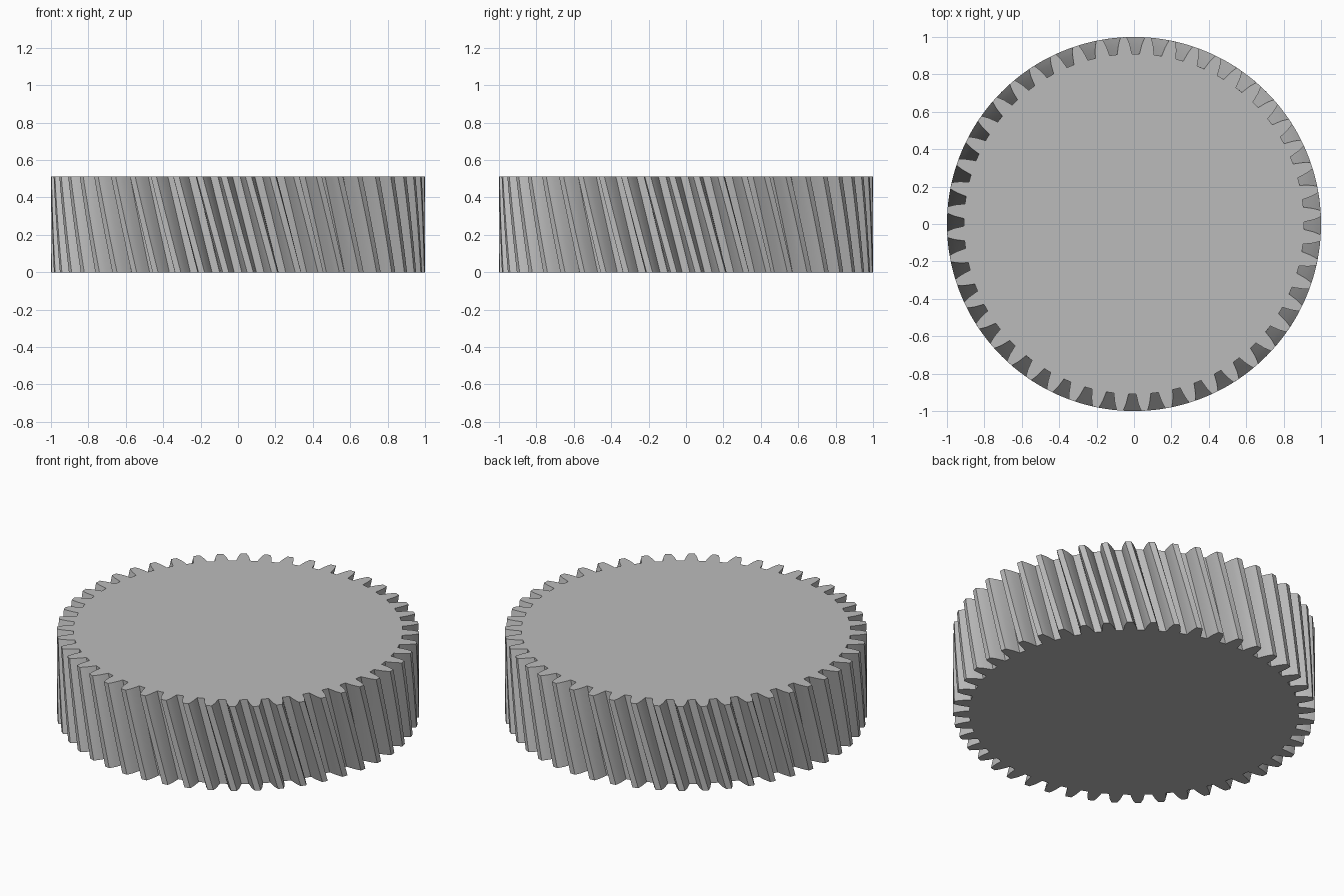
import bpy
import bmesh
import math

cube = bpy.data.objects.get("Cube")
if cube:
    bpy.data.objects.remove(cube, do_unlink=True)

TEETH = 48
HEIGHT = 0.513
TWIST = -0.141    # rotation of the top face against the bottom one
LAYERS = 6
PITCH = 2 * math.pi / TEETH

# Half of one tooth, root to tip: (radius, half angle)
FLANK = [(0.91, 0.043), (0.93, 0.0385), (0.96, 0.0315), (0.98, 0.0245), (1.0, 0.0165)]


def gear_outline():
    """Polar points of the whole toothed outline, with a gap centred on +x."""
    tooth = [(r, -a) for r, a in FLANK] + [(r, a) for r, a in reversed(FLANK)]
    return [(r, a + (i + 0.5) * PITCH) for i in range(TEETH) for r, a in tooth]


def ring(bm, outline, t):
    """One cross-section of the gear, turned in step with its height."""
    return [bm.verts.new((r * math.cos(a + TWIST * t),
                          r * math.sin(a + TWIST * t),
                          HEIGHT * t)) for r, a in outline]


# Helical gear body
bm = bmesh.new()
outline = gear_outline()
rings = [ring(bm, outline, k / LAYERS) for k in range(LAYERS + 1)]
count = len(outline)
for low, high in zip(rings, rings[1:]):
    for i in range(count):
        j = (i + 1) % count
        bm.faces.new((low[i], low[j], high[j], high[i]))

# Flat end faces
bm.faces.new(rings[-1])
bm.faces.new(list(reversed(rings[0])))

mesh = bpy.data.meshes.new("helical_gear")
bm.to_mesh(mesh)
bm.free()
gear = bpy.data.objects.new("helical_gear", mesh)
bpy.context.collection.objects.link(gear)

# Plain grey metal
grey = bpy.data.materials.new("grey_metal")
grey.use_nodes = True
colour = (0.5, 0.5, 0.5, 1)
grey.diffuse_color = colour
grey.node_tree.nodes["Principled BSDF"].inputs["Base Color"].default_value = colour
mesh.materials.append(grey)

# Smooth flanks, crisp tooth edges
bpy.ops.object.select_all(action="DESELECT")
gear.select_set(True)
bpy.context.view_layer.objects.active = gear
bpy.ops.object.shade_smooth_by_angle(angle=math.radians(30))
